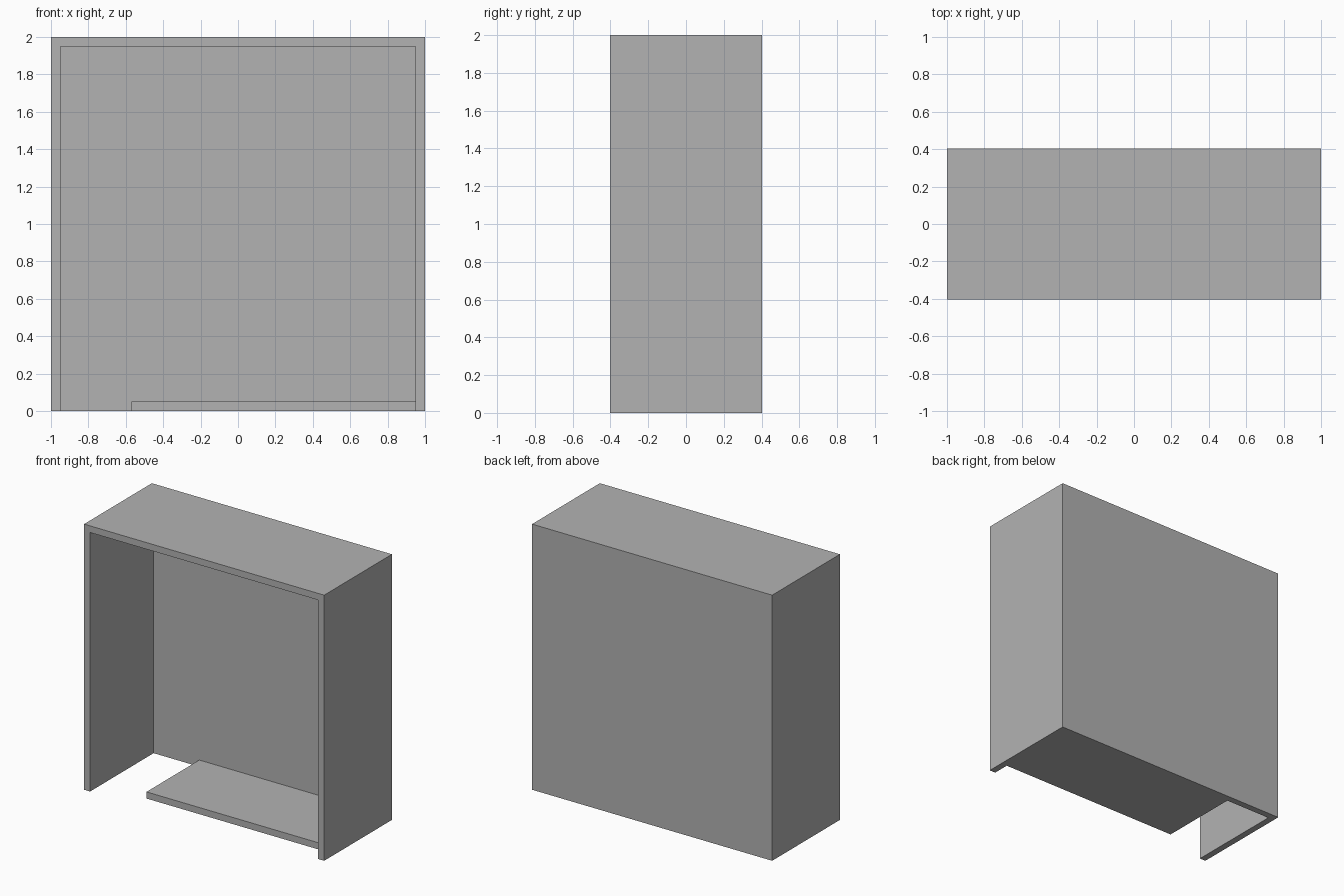
import bpy
import bmesh
from mathutils import Vector

cube = bpy.data.objects.get("Cube")
if cube:
    bpy.data.objects.remove(cube, do_unlink=True)

DEPTH = 0.403    # half depth of the casing
WALL = 0.05      # panel thickness

# Single flat colour
GREY = (0.448, 0.448, 0.448, 1.0)
grey = bpy.data.materials.new("plain grey")
grey.use_nodes = True
grey.diffuse_color = GREY
grey.node_tree.nodes["Principled BSDF"].inputs["Base Color"].default_value = GREY


def box(name, low, high, open_sides=()):
    """Box between two corners, leaving out faces that point along open_sides."""
    low, high = Vector(low), Vector(high)
    bm = bmesh.new()
    bmesh.ops.create_cube(bm, size=1)
    bmesh.ops.scale(bm, vec=high - low, verts=bm.verts)
    bmesh.ops.translate(bm, vec=(low + high) / 2, verts=bm.verts)
    bm.normal_update()
    unwanted = [f for f in bm.faces
                if any(f.normal.dot(Vector(d)) > 0.9 for d in open_sides)]
    bmesh.ops.delete(bm, geom=unwanted, context="FACES")
    mesh = bpy.data.meshes.new(name)
    bm.to_mesh(mesh)
    bm.free()
    mesh.materials.append(grey)
    obj = bpy.data.objects.new(name, mesh)
    bpy.context.collection.objects.link(obj)
    return obj


# Casing: two sides, top and back, open at the front and underneath
casing = box("casing", (-1, -DEPTH, 0), (1, DEPTH, 2),
             open_sides=[(0, -1, 0), (0, 0, -1)])
shell = casing.modifiers.new("wall thickness", "SOLIDIFY")
shell.thickness = WALL
shell.offset = -1
shell.use_even_offset = True
shell.use_quality_normals = True

# Floor panel: set back from the front, with a gap on the right
box("floor_panel", (-0.57, -0.275, 0), (1 - WALL, DEPTH - WALL, WALL))
